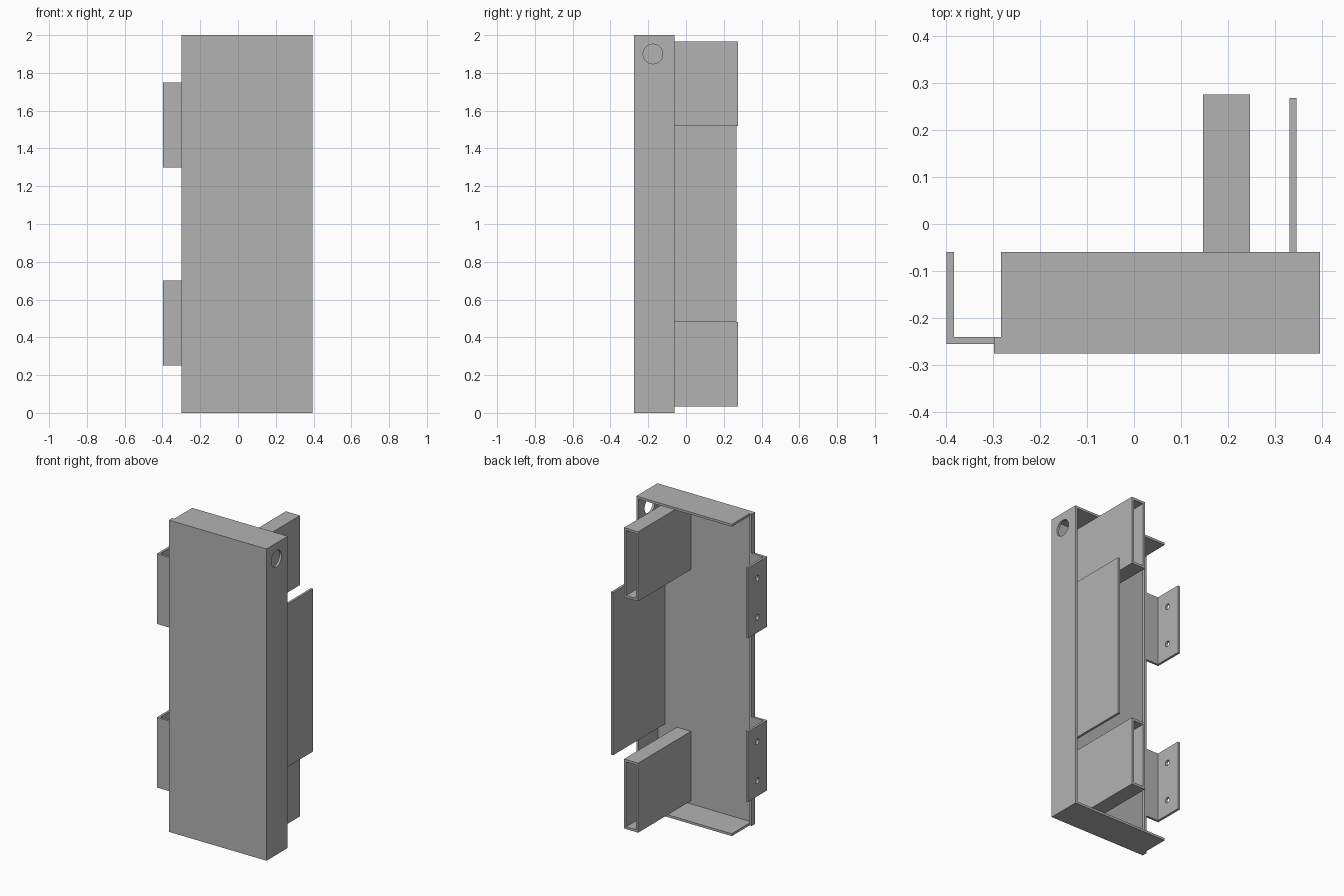
import bpy
import bmesh
from math import radians
from mathutils import Matrix, Vector

if "Cube" in bpy.data.objects:
    bpy.data.objects.remove(bpy.data.objects["Cube"])

steel = bpy.data.materials.new("plain grey steel")
steel.use_nodes = True
GREY = (0.45, 0.45, 0.45, 1)
steel.diffuse_color = GREY
steel.node_tree.nodes["Principled BSDF"].inputs["Base Color"].default_value = GREY

T = 0.015  # sheet thickness


def add_object(name, bm):
    bmesh.ops.recalc_face_normals(bm, faces=bm.faces)
    mesh = bpy.data.meshes.new(name)
    bm.to_mesh(mesh)
    bm.free()
    mesh.materials.append(steel)
    ob = bpy.data.objects.new(name, mesh)
    bpy.context.collection.objects.link(ob)
    return ob


def prism(name, outline, z0, z1):
    """Extrude an xy outline from z0 up to z1."""
    bm = bmesh.new()
    face = bm.faces.new([bm.verts.new((x, y, z0)) for x, y in outline])
    new = bmesh.ops.extrude_face_region(bm, geom=[face])["geom"]
    verts = [g for g in new if isinstance(g, bmesh.types.BMVert)]
    bmesh.ops.translate(bm, verts=verts, vec=(0, 0, z1 - z0))
    return add_object(name, bm)


def box(name, x, y, z):
    outline = [(x[0], y[0]), (x[1], y[0]), (x[1], y[1]), (x[0], y[1])]
    return prism(name, outline, *z)


def drill(x, y, z, radius):
    """Cutter for a round hole through a side-facing sheet."""
    bm = bmesh.new()
    turn = Matrix.Translation(Vector((x, y, z))) @ Matrix.Rotation(radians(90), 4, "Y")
    bmesh.ops.create_cone(bm, cap_ends=True, segments=32, radius1=radius,
                          radius2=radius, depth=4 * T, matrix=turn)
    return add_object("hole_cutter", bm)


def cut(ob, cutter):
    mod = ob.modifiers.new("cut", "BOOLEAN")
    mod.operation = "DIFFERENCE"
    mod.solver = "EXACT"
    mod.object = cutter
    bpy.ops.object.select_all(action="DESELECT")
    bpy.context.view_layer.objects.active = ob
    ob.select_set(True)
    bpy.ops.object.modifier_apply(modifier=mod.name)
    bpy.data.objects.remove(cutter)


def smooth(ob):
    bpy.ops.object.select_all(action="DESELECT")
    bpy.context.view_layer.objects.active = ob
    ob.select_set(True)
    bpy.ops.object.shade_smooth_by_angle(angle=radians(30))


# Folded door tray: front panel, side wall, top and bottom flanges, short lip
LEFT, RIGHT, FRONT, BACK = -0.298, 0.395, -0.275, -0.06
tray = box("door_tray", (LEFT, RIGHT), (FRONT, BACK), (0, 2))
cut(tray, box("inside_cutter", (LEFT + T, RIGHT - T), (FRONT + T, 1), (T, 2 - T)))
cut(tray, box("lip_cutter", (-1, LEFT + T), (-0.24, 1), (-1, 3)))
cut(tray, drill(RIGHT - T / 2, -0.175, 1.9, 0.052))
smooth(tray)

# Folded mounting brackets with two screw holes each
EDGE = -0.398
for label, mid in (("lower", 0.475), ("upper", 1.525)):
    outline = [(LEFT, -0.255), (LEFT, -0.24), (EDGE + T, -0.24),
               (EDGE + T, BACK), (EDGE, BACK), (EDGE, -0.255)]
    bracket = prism(label + "_bracket", outline, mid - 0.225, mid + 0.225)
    for side in (-1, 1):
        cut(bracket, drill(EDGE + T / 2, -0.155, mid + side * 0.125, 0.018))
    smooth(bracket)

# Hollow rectangular arms, open at the back
for label, mid in (("lower", 0.258), ("upper", 1.742)):
    z0, z1 = mid - 0.223, mid + 0.223
    arm = box(label + "_arm", (0.147, 0.247), (FRONT + T, 0.275), (z0, z1))
    cut(arm, box("bore_cutter", (0.147 + T, 0.247 - T), (-1, 1), (z0 + T, z1 - T)))

# Upright plate standing off the panel
box("side_plate", (0.33, 0.345), (FRONT + T, 0.268), (0.48, 1.524))
